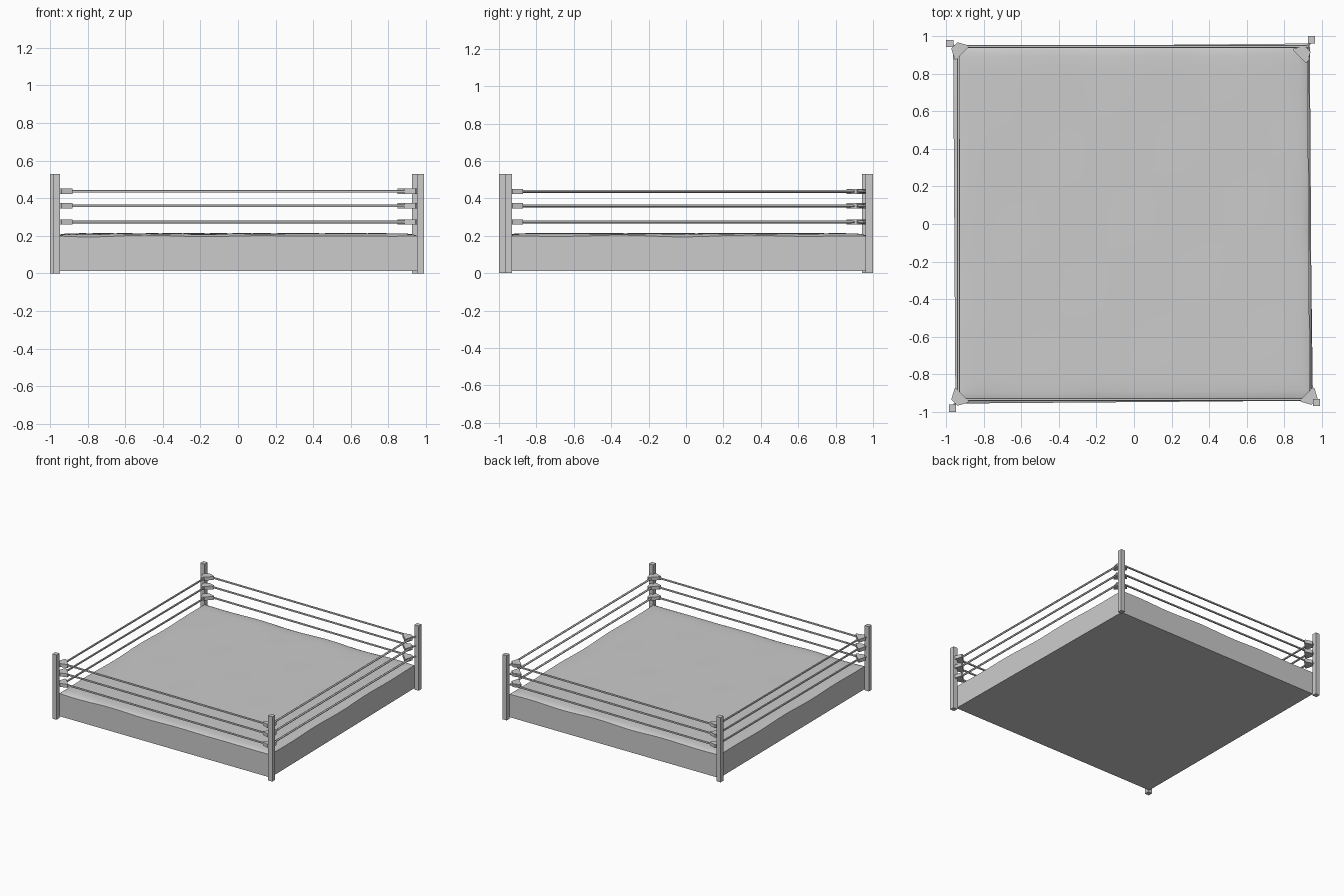
import bpy, bmesh, math
from mathutils import Vector

cube = bpy.data.objects.get("Cube")
if cube:
    bpy.data.objects.remove(cube, do_unlink=True)

grey = bpy.data.materials.new("plain_grey")
grey.use_nodes = True
grey.diffuse_color = (0.6, 0.6, 0.6, 1)
grey.node_tree.nodes["Principled BSDF"].inputs["Base Color"].default_value = (0.6, 0.6, 0.6, 1)


def finish(bm, name, smooth=False):
    bmesh.ops.recalc_face_normals(bm, faces=bm.faces[:])
    mesh = bpy.data.meshes.new(name)
    bm.to_mesh(mesh)
    bm.free()
    mesh.materials.append(grey)
    obj = bpy.data.objects.new(name, mesh)
    bpy.context.collection.objects.link(obj)
    if smooth:
        bpy.ops.object.select_all(action="DESELECT")
        obj.select_set(True)
        bpy.context.view_layer.objects.active = obj
        bpy.ops.object.shade_smooth_by_angle(angle=math.radians(45))
    return obj


def prism(name, outline, z0, z1):
    bm = bmesh.new()
    face = bm.faces.new([bm.verts.new((p[0], p[1], z0)) for p in outline])
    out = bmesh.ops.extrude_face_region(bm, geom=[face])
    top = [v for v in out["geom"] if isinstance(v, bmesh.types.BMVert)]
    bmesh.ops.translate(bm, verts=top, vec=(0, 0, z1 - z0))
    return finish(bm, name)


def rod(name, a, b, radius, sides=8):
    a, b = Vector(a), Vector(b)
    bm = bmesh.new()
    bmesh.ops.create_cone(bm, cap_ends=True, segments=sides, radius1=radius,
                          radius2=radius, depth=(b - a).length)
    turn = (b - a).to_track_quat("Z", "Y").to_matrix()
    bmesh.ops.rotate(bm, verts=bm.verts[:], cent=(0, 0, 0), matrix=turn)
    bmesh.ops.translate(bm, verts=bm.verts[:], vec=(a + b) / 2)
    return finish(bm, name, True)


# Corners in order: front right, front left, back left, back right
labels = ["front_right", "front_left", "back_left", "back_right"]
deck = [Vector(p) for p in ((-.95, -.955), (.952, -.94), (.927, .96), (-.962, .943))]
posts = [Vector(p) for p in ((-.965, -.98), (.97, -.95), (.945, .98), (-.98, .96))]
pads = [Vector(p) for p in ((-.955, -.95), (.96, -.945), (.922, .932), (-.955, .95))]
ropes = [Vector(p) for p in ((-.933, -.933), (.94, -.933), (.928, .945), (-.935, .945))]
levels = {"lower": .274, "middle": .36, "upper": .437}

# Platform: cloth top with a soft, slightly uneven rim over straight skirts
bm = bmesh.new()
edge = [0, .003, .012, .03, .06]
steps = edge + [.06 + .88 * i / 20 for i in range(1, 20)] + [1 - e for e in reversed(edge)]


def deck_point(u, v):
    return deck[0].lerp(deck[1], u).lerp(deck[3].lerp(deck[2], u), v)


def cloth_height(u, v):
    near = min(u, v, 1 - u, 1 - v)
    ripple = .5 + .5 * math.sin(19 * u + 3 * v) * math.cos(17 * v - 2 * u)
    rim = (.01 + .008 * ripple) * math.exp(-near / .012)
    return .214 - rim - .002 * ripple


grid = [[bm.verts.new((*deck_point(u, v), cloth_height(u, v))) for u in steps] for v in steps]
n = len(steps)
for j in range(n - 1):
    for i in range(n - 1):
        bm.faces.new((grid[j][i], grid[j][i + 1], grid[j + 1][i + 1], grid[j + 1][i]))
rim = [e for e in bm.edges if e.is_boundary]
out = bmesh.ops.extrude_edge_only(bm, edges=rim)["geom"]
for v in out:
    if isinstance(v, bmesh.types.BMVert):
        v.co.z = .012
bmesh.ops.holes_fill(bm, edges=[e for e in out if isinstance(e, bmesh.types.BMEdge)], sides=0)
finish(bm, "platform", True)

# Corner posts, turnbuckle pads and their links
for label, post, pad in zip(labels, posts, pads):
    h = .019
    square = [(post.x + sx * h, post.y + sy * h) for sx, sy in ((-1, -1), (1, -1), (1, 1), (-1, 1))]
    prism(label + "_post", square, 0, .53)
    inward = Vector((-math.copysign(1, pad.x), -math.copysign(1, pad.y))).normalized()
    across = Vector((-inward.y, inward.x))
    outline = [pad + inward * d + across * t for d, t in
               ((0, -.024), (.012, -.03), (.052, -.052), (.06, -.045),
                (.06, .045), (.052, .052), (.012, .03), (0, .024))]
    for level, z in levels.items():
        prism(f"{label}_{level}_pad", outline, z - .014, z + .014)
        rod(f"{label}_{level}_link", (*post, z), (*(pad + inward * .02), z), .007, 6)

# Ropes on all four sides
for side, i in zip(("front", "left", "back", "right"), range(4)):
    for level, z in levels.items():
        rod(f"{side}_{level}_rope", (*ropes[i], z), (*ropes[(i + 1) % 4], z), .0075)
